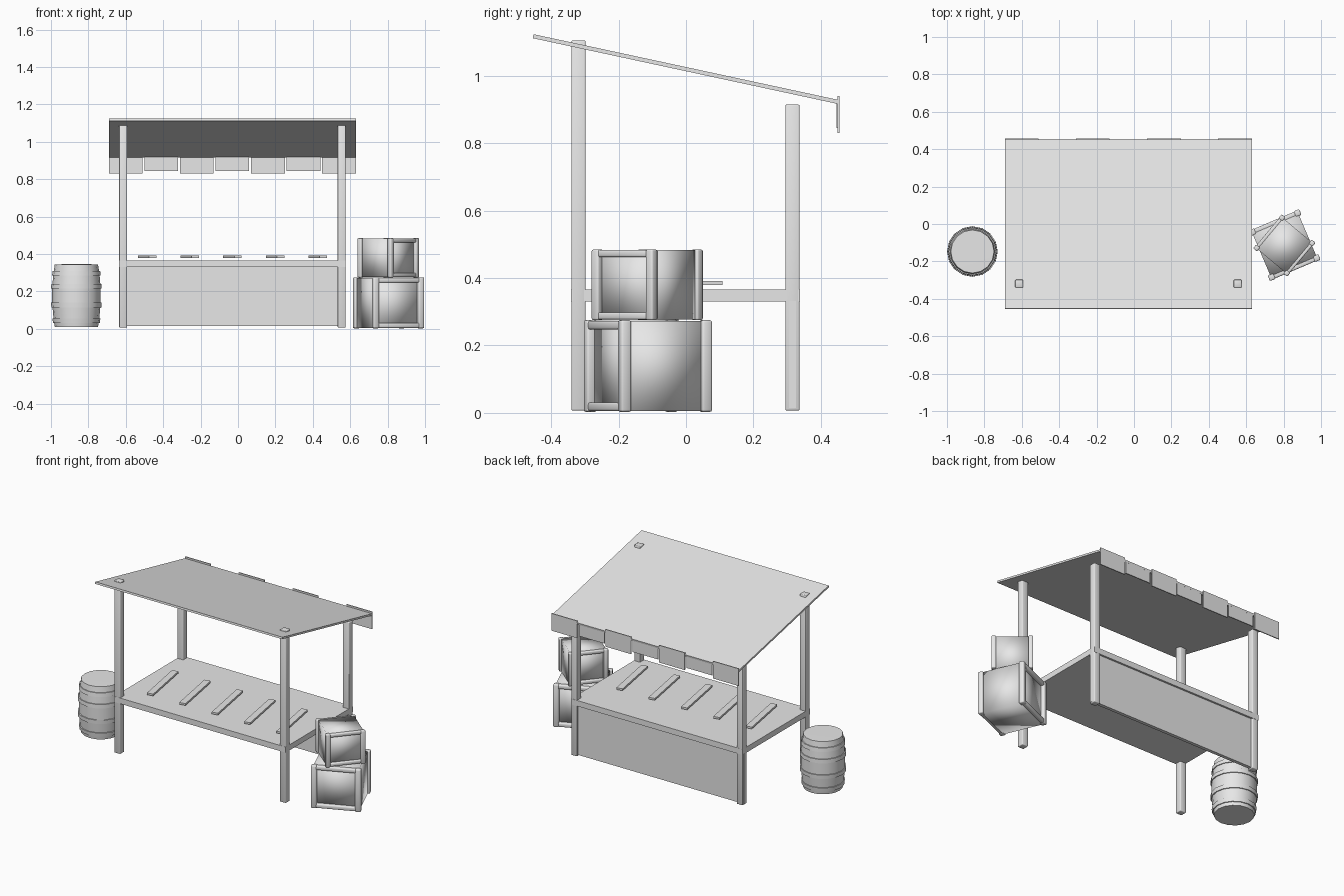
import bpy, bmesh, math
from mathutils import Matrix, Vector

cube = bpy.data.objects.get("Cube")
if cube:
    bpy.data.objects.remove(cube, do_unlink=True)

grey = bpy.data.materials.new("pale_grey")
grey.use_nodes = True
grey.diffuse_color = (0.8, 0.8, 0.8, 1)
grey.node_tree.nodes["Principled BSDF"].inputs["Base Color"].default_value = (0.8, 0.8, 0.8, 1)


def finish(name, bm, smooth=None):
    """Turn a bmesh into an object; smooth is the sharp-edge angle in degrees."""
    mesh = bpy.data.meshes.new(name)
    bm.to_mesh(mesh)
    bm.free()
    mesh.materials.append(grey)
    obj = bpy.data.objects.new(name, mesh)
    bpy.context.collection.objects.link(obj)
    if smooth:
        bpy.ops.object.select_all(action='DESELECT')
        obj.select_set(True)
        bpy.context.view_layer.objects.active = obj
        bpy.ops.object.shade_smooth_by_angle(angle=math.radians(smooth))
    return obj


def box(name, lo, hi, bevel=0, matrix=None, smooth=None):
    lo, hi = Vector(lo), Vector(hi)
    bm = bmesh.new()
    bmesh.ops.create_cube(bm, size=1)
    bmesh.ops.scale(bm, vec=hi - lo, verts=bm.verts)
    bmesh.ops.translate(bm, vec=(lo + hi) / 2, verts=bm.verts)
    if bevel:
        bmesh.ops.bevel(bm, geom=bm.edges[:], offset=bevel, segments=2,
                        profile=0.5, affect='EDGES')
    if matrix:
        bmesh.ops.transform(bm, matrix=matrix, verts=bm.verts)
    return finish(name, bm, smooth)


def placed(x, y, z, degrees):
    return Matrix.Translation((x, y, z)) @ Matrix.Rotation(math.radians(degrees), 4, 'Z')


# Four posts; the front pair pokes through the roof
LEFT, RIGHT, HALF = 0.554, -0.614, 0.021
for side, x in (("left", LEFT), ("right", RIGHT)):
    for end, y, top in (("front", -0.319, 1.105), ("back", 0.316, 0.915)):
        box(f"{end}_{side}_post", (x - HALF, y - HALF, 0.007),
            (x + HALF, y + HALF, top), bevel=0.004, smooth=60)

# Counter and back panel
box("counter", (-0.635, -0.341, 0.33), (0.575, 0.338, 0.366))
box("back_panel", (-0.636, 0.305, 0.014), (0.576, 0.326, 0.332))

# Slats lying slightly askew above the counter
for i in range(5):
    box(f"counter_slat_{i + 1}", (-0.02, -0.172, -0.006), (0.02, 0.172, 0.006),
        matrix=placed(-0.486 + i * 0.228, -0.065, 0.385, 10))

# Sloping roof
slope = -math.atan2(0.195, 0.905)
box("roof", (-0.66, -0.464, -0.006), (0.66, 0.464, 0.006),
    matrix=Matrix.Translation((-0.03, 0, 1.02)) @ Matrix.Rotation(slope, 4, 'X'))

# Hanging flaps along the low edge, alternating in height
for i in range(7):
    x = -0.69 + i * 0.19
    drop = 0.015 if i % 2 else 0
    y = 0.446 if i % 2 else 0.45
    z_top = 0.925 if i % 2 else 0.94
    box(f"roof_flap_{i + 1}", (x, y, 0.83 + drop), (x + 0.18, y + 0.006, z_top))


# Barrel: a bulged profile with raised hoops, spun around its axis
def lathe(name, profile, centre, sides):
    bm = bmesh.new()
    verts = [bm.verts.new((r, 0, z)) for r, z in profile]
    edges = [bm.edges.new(pair) for pair in zip(verts, verts[1:])]
    bmesh.ops.spin(bm, geom=verts + edges, axis=(0, 0, 1), cent=(0, 0, 0),
                   angle=math.tau, steps=sides)
    bmesh.ops.remove_doubles(bm, verts=bm.verts, dist=0.0005)
    bmesh.ops.recalc_face_normals(bm, faces=bm.faces)
    bmesh.ops.translate(bm, vec=centre, verts=bm.verts)
    return finish(name, bm, 35)


def barrel_radius(z):
    return 0.115 + 0.015 * (1 - ((z - 0.178) / 0.17) ** 2)


profile = [(0, 0.009), (barrel_radius(0.009), 0.009)]
for low in (0.03, 0.115, 0.215, 0.285):
    high = low + 0.025
    profile += [(barrel_radius(low), low), (barrel_radius(low) + 0.006, low),
                (barrel_radius(high) + 0.006, high), (barrel_radius(high), high)]
profile += [(barrel_radius(0.345), 0.345), (0, 0.346)]
lathe("barrel", profile, (-0.864, -0.147, 0), 16)


# Crates: a plain body with a rounded frame on two opposite sides
def crate(name, size, height, rod, matrix):
    h = size / 2
    inset = rod * 0.4
    box(f"{name}_body", (-h + inset, -h + rod * 0.7, 0.002),
        (h - inset, h - rod * 0.7, height - 0.002), matrix=matrix, smooth=180)
    for face, s in (("front", -1), ("back", 1)):
        y0, y1 = sorted((s * h, s * (h - rod)))
        for side, x in (("right", -h), ("left", h - rod)):
            box(f"{name}_{face}_{side}_upright", (x, y0, 0), (x + rod, y1, height),
                bevel=rod * 0.2, matrix=matrix, smooth=60)
        for level, z in (("lower", 0.002), ("upper", height - rod * 0.85)):
            box(f"{name}_{face}_{level}_rail", (-h + rod * 0.8, y0 + 0.003, z),
                (h - rod * 0.8, y1 - 0.003, z + rod * 0.8),
                bevel=rod * 0.2, matrix=matrix, smooth=60)


crate("large_crate", 0.294, 0.272, 0.033, placed(0.805, -0.113, 0.003, 23))
crate("small_crate", 0.237, 0.21, 0.027, placed(0.804, -0.115, 0.275, 50))
